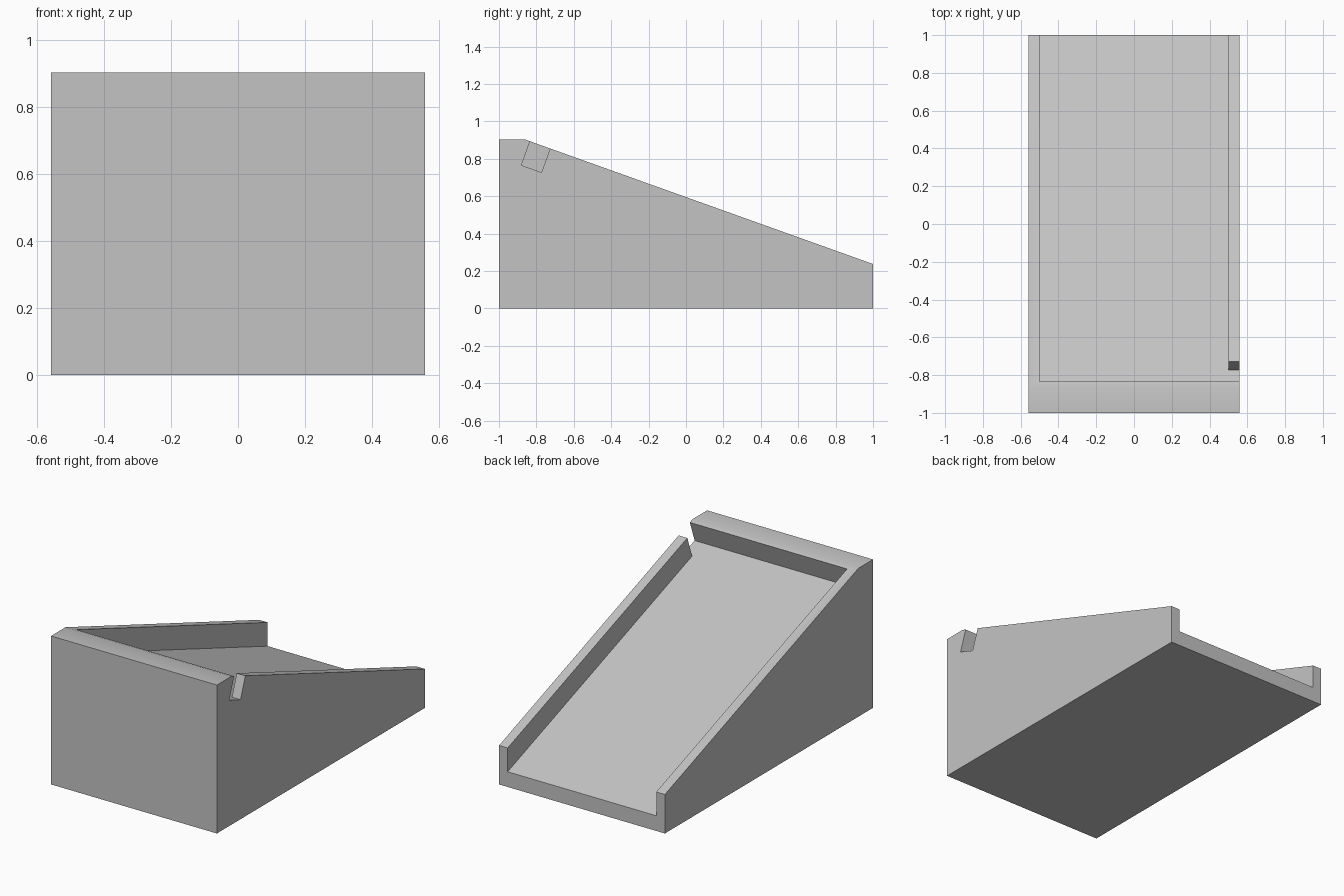
import bpy
import bmesh
import math
from mathutils import Vector

cube = bpy.data.objects.get("Cube")
if cube:
    bpy.data.objects.remove(cube, do_unlink=True)

grey = bpy.data.materials.new("grey")
grey.use_nodes = True
colour = (0.55, 0.55, 0.55, 1)
grey.diffuse_color = colour
grey.node_tree.nodes["Principled BSDF"].inputs["Base Color"].default_value = colour


def prism(name, outline, sweep):
    """Extrude a flat outline along a vector into a solid object."""
    bm = bmesh.new()
    face = bm.faces.new([bm.verts.new(p) for p in outline])
    ext = bmesh.ops.extrude_face_region(bm, geom=[face], use_keep_orig=True)
    verts = [v for v in ext["geom"] if isinstance(v, bmesh.types.BMVert)]
    bmesh.ops.translate(bm, verts=verts, vec=sweep)
    bmesh.ops.recalc_face_normals(bm, faces=bm.faces)
    mesh = bpy.data.meshes.new(name)
    bm.to_mesh(mesh)
    bm.free()
    mesh.materials.append(grey)
    obj = bpy.data.objects.new(name, mesh)
    bpy.context.collection.objects.link(obj)
    return obj


# Wedge body: side profile swept across the width
half_width, top, back_top, crease = 0.558, 0.903, 0.237, -0.861
profile = [(-1, 0), (1, 0), (1, back_top), (crease, top), (-1, top)]
body = prism("ramp_body", [(-half_width, y, z) for y, z in profile],
             Vector((2 * half_width, 0, 0)))

# Tray recess with side notch: plan outline on the slope, cut square to it
down = Vector((0, 1 - crease, back_top - top)).normalized()
normal = Vector((1, 0, 0)).cross(down)
recess_y, depth, notch, inner = -0.834, 0.136, 0.114, 0.5
start = Vector((0, crease, top)) + down * ((recess_y - crease) / down.y)
plan = [(-inner, 0), (0.7, 0), (0.7, notch), (inner, notch),
        (inner, 2.3), (-inner, 2.3)]
cutter = prism("recess_cutter",
               [start + Vector((x, 0, 0)) + down * s - normal * depth for x, s in plan],
               normal * (depth + 0.2))
cutter.hide_render = True

cut = body.modifiers.new("recess", 'BOOLEAN')
cut.operation = 'DIFFERENCE'
cut.solver = 'EXACT'
cut.object = cutter
bpy.ops.object.select_all(action='DESELECT')
body.select_set(True)
bpy.context.view_layer.objects.active = body
bpy.ops.object.modifier_apply(modifier=cut.name)
bpy.data.objects.remove(cutter, do_unlink=True)

# Soft crease at the top ridge, sharp elsewhere
bpy.ops.object.shade_smooth_by_angle(angle=math.radians(30))
